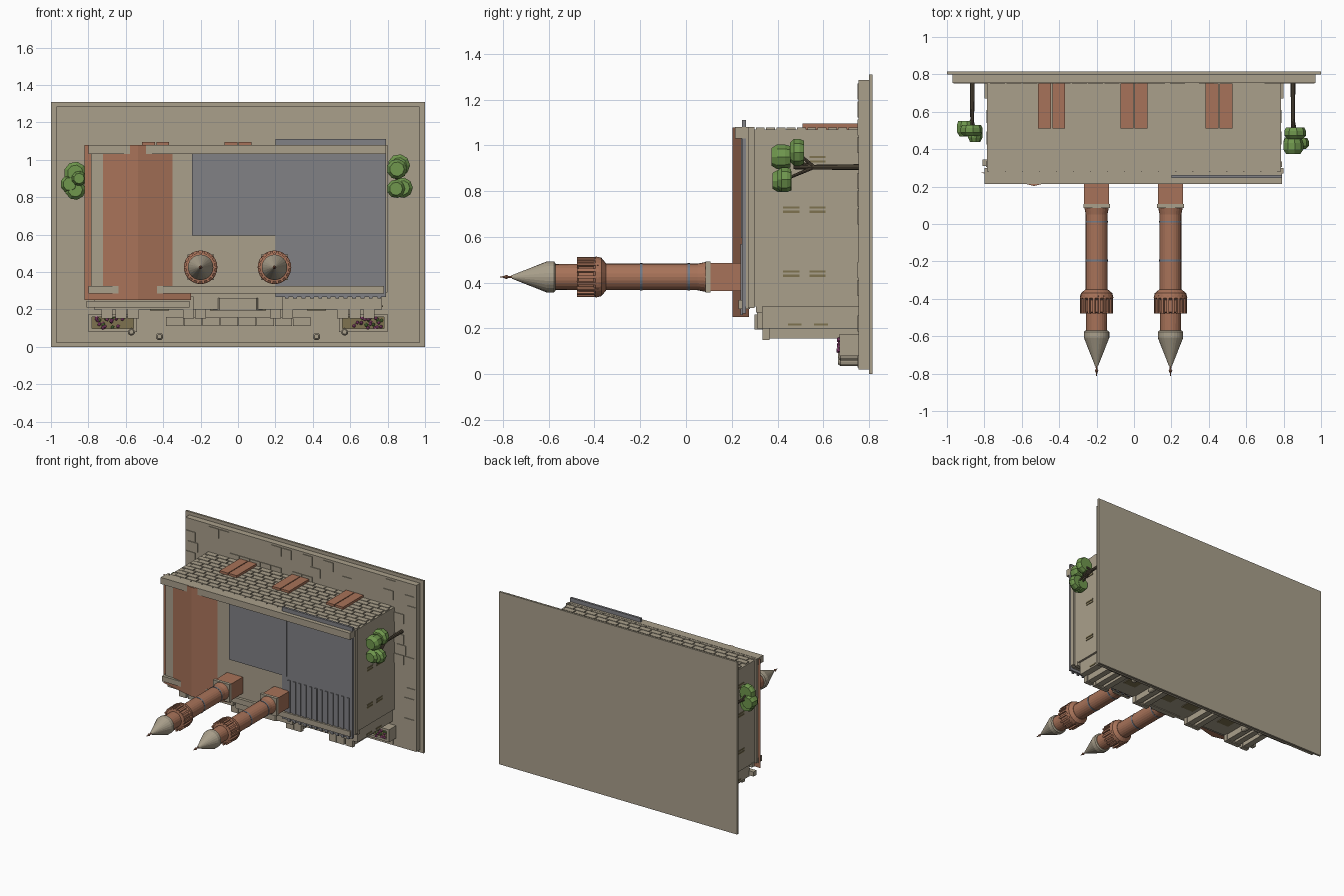
import bpy, bmesh, math, random
from mathutils import Matrix, Vector

random.seed(4)
cube = bpy.data.objects.get("Cube")
if cube:
    bpy.data.objects.remove(cube, do_unlink=True)


def material(name, r, g, b):
    m = bpy.data.materials.new(name)
    m.use_nodes = True
    m.diffuse_color = (r, g, b, 1)
    node = next(n for n in m.node_tree.nodes if n.type == 'BSDF_PRINCIPLED')
    node.inputs["Base Color"].default_value = (r, g, b, 1)
    return m


stone = material("warm stone", .40, .35, .26)
clay = material("terracotta", .39, .17, .10)
slate = material("slate grey", .22, .22, .235)
leaf = material("leaf green", .16, .31, .075)
olive = material("olive glass and soil", .21, .17, .08)
bark = material("brown bark", .09, .07, .045)
petal = material("pink petals", .50, .10, .32)
steel = material("blue grey band", .17, .20, .25)


def finish(name, bm, mat):
    bmesh.ops.recalc_face_normals(bm, faces=bm.faces)
    me = bpy.data.meshes.new(name)
    bm.to_mesh(me)
    bm.free()
    me.materials.append(mat)
    ob = bpy.data.objects.new(name, me)
    bpy.context.collection.objects.link(ob)
    return ob


def boxes(name, mat, *items):
    """One object from boxes given as x0, x1, y0, y1, z0, z1."""
    bm = bmesh.new()
    for x0, x1, y0, y1, z0, z1 in items:
        m = Matrix.Translation(((x0 + x1) / 2, (y0 + y1) / 2, (z0 + z1) / 2))
        m = m @ Matrix.Diagonal((x1 - x0, y1 - y0, z1 - z0, 1))
        bmesh.ops.create_cube(bm, size=1, matrix=m)
    return finish(name, bm, mat)


def prism(name, mat, outline, z0, z1):
    """Extrude an x, y outline along z."""
    bm = bmesh.new()
    face = bm.faces.new([bm.verts.new((x, y, z0)) for x, y in outline])
    top = bmesh.ops.extrude_face_region(bm, geom=[face])["geom"]
    verts = [v for v in top if isinstance(v, bmesh.types.BMVert)]
    bmesh.ops.translate(bm, verts=verts, vec=(0, 0, z1 - z0))
    return finish(name, bm, mat)


def lathe(name, mat, x, z, profile, n=24):
    """Turn a radius, y profile about an axis parallel to y."""
    bm = bmesh.new()
    rings = []
    for r, y in profile:
        rings.append([bm.verts.new((x + r * math.cos(a), y, z + r * math.sin(a)))
                      for a in (2 * math.pi * i / n for i in range(n))])
    for a, b in zip(rings, rings[1:]):
        for i in range(n):
            j = (i + 1) % n
            bm.faces.new((a[i], a[j], b[j], b[i]))
    bm.faces.new(rings[0])
    bm.faces.new(rings[-1])
    return finish(name, bm, mat)


def rod(name, mat, start, end, r):
    a, b = Vector(start), Vector(end)
    d = b - a
    m = Matrix.Translation((a + b) / 2) @ d.to_track_quat('Z', 'Y').to_matrix().to_4x4()
    bm = bmesh.new()
    bmesh.ops.create_cone(bm, cap_ends=True, segments=8, radius1=r, radius2=r * .7,
                          depth=d.length, matrix=m)
    return finish(name, bm, mat)


# Ground plate, raised yard and thin paving stones
boxes("ground_plate", stone, (-1, 1, .80, .815, 0, 1.31))
boxes("yard_slab", stone, (-.97, .97, .755, .80, .02, 1.285))
paving = []
for row in range(16):
    for col in range(22):
        x = -.965 + col * .0875 + (row % 2) * .02
        z = .03 + row * .078
        hidden = abs(x + .04) < .76 and .3 < z < 1.0
        if not hidden and random.random() < .3:
            paving.append((x, min(x + .08, .965), .75, .757, z, z + .07))
boxes("paving_stones", stone, *paving)

# Main block
boxes("main_walls", stone, (-.785, .785, .25, .757, .295, 1.07))
boxes("lower_front", stone, (-.77, .77, .335, .757, .20, .30),
      (-.79, .79, .305, .335, .27, .30))
boxes("front_ledge", stone, (-.81, -.26, .31, .345, .21, .245),
      (-.24, .24, .31, .36, .20, .275))

# Brick relief on the rear wall
bricks = []
for row in range(11):
    y = .26 + row * .045
    for col in range(17):
        x = -.775 + col * .091 + (row % 2) * .03
        bricks.append((x, min(x + .084, .78), y, y + .039, 1.065, 1.078))
boxes("rear_bricks", stone, *bricks)

# Parapets and corner trim
boxes("rear_parapet", stone, (-.80, .79, .214, .28, 1.03, 1.08))
boxes("front_parapet", stone, (-.80, .78, .229, .28, .285, .325))
boxes("corner_trim", stone, *[(s * .79 - .008, s * .79 + .008, .27, .30, .29, 1.08)
                              for s in (-1, 1)])

# Rear doors, each with two leaves
doors = []
for x in (-.44, 0, .455):
    doors += [(x - .072, x - .003, .51, .752, 1.06, 1.095),
              (x + .003, x + .072, .51, .752, 1.06, 1.095)]
boxes("rear_doors", clay, *doors)

# Gabled roof and flat slate roofs
prism("gabled_roof", clay, [(-.82, .275), (-.535, .203), (-.25, .275)], .25, 1.078)
boxes("small_slate_roof", slate, (-.245, .24, .240, .256, .595, 1.05))
boxes("large_slate_roof", slate, (.20, .79, .245, .262, .265, 1.11))
boxes("slate_ribs", slate, *[(.25 + i * .045, .27 + i * .045, .238, .25, .258, .57)
                             for i in range(12)])

# Slit windows on both side walls
slits = []
for s in (-1, 1):
    for y in (.425, .54):
        for z in (.425, .705, .925):
            for dz in (0, .019):
                slits.append((s * .785 - .004, s * .785 + .004, y, y + .07,
                              z + dz, z + dz + .01))
        slits.append((s * .77 - .004, s * .77 + .004, y + .02, y + .08, .212, .222))
boxes("side_slit_windows", olive, *slits)

# Front pilasters, porch window and steps
pillars = []
for s in (-1, 1):
    for x in (.20, .265, .56, .625, .70):
        pillars.append((s * x - .022, s * x + .022, .345, .757, .155, .22))
        pillars.append((s * x - .03, s * x + .03, .335, .365, .15, .25))
boxes("front_pilasters", stone, *pillars)
prism("porch_bay", stone, [(-.13, .34), (-.10, .30), (.10, .30), (.13, .34)], .195, .26)
boxes("front_windows", olive, *[(x - .05, x + .05, .45, .70, .195, .203)
                                for x in (-.42, -.1, .1, .42)])
boxes("front_steps", stone, *[(-.385 + i * .097, -.292 + i * .097, .735, .757, .11, .158)
                              for i in range(8)])

# Planters with flowers, and round bollards
for s, side in ((1, "left"), (-1, "right")):
    x0, x1 = sorted((s * .54, s * .80))
    boxes(side + "_planter", stone, (x0, x1, .70, .757, .08, .175),
          (x0, x1, .67, .70, .08, .097), (x0, x1, .67, .70, .158, .175),
          (x0, x0 + .02, .67, .70, .08, .175), (x1 - .02, x1, .67, .70, .08, .175))
    boxes(side + "_planter_soil", olive, (x0 + .02, x1 - .02, .69, .702, .097, .158))
    for name, mat, count, low in (("_flowers", petal, 16, .665), ("_sprigs", leaf, 8, .68)):
        bm = bmesh.new()
        for i in range(count):
            p = (s * .69 + random.uniform(-.08, .08), random.uniform(low, .69),
                 random.uniform(.1, .16))
            bmesh.ops.create_icosphere(bm, subdivisions=1, radius=.01,
                                       matrix=Matrix.Translation(p))
        finish(side + name, bm, mat)
    for x, z in ((.57, .08), (.42, .055)):
        lathe(side + "_bollard", stone, s * x, z,
              [(.02, .757), (.02, .675), (.012, .665)], 12)

# Twin chimney towers
for x, side in ((-.20, "right"), (.195, "left")):
    z = .425
    boxes(side + "_tower_base", clay, (x - .066, x + .066, .10, .30, z - .062, z + .062))
    boxes(side + "_tower_collar", stone, (x - .071, x + .071, .085, .108, z - .068, z + .068))
    lathe(side + "_tower_shaft", clay, x, z,
          [(.066, .09), (.058, .05), (.058, -.36), (.056, -.58)])
    for i, y in enumerate((.012, -.195)):
        lathe(side + "_tower_band", steel, x, z, [(.06, y + .005), (.06, y - .005)])
    lathe(side + "_tower_crown", clay, x, z,
          [(.06, -.35), (.084, -.37), (.09, -.395), (.078, -.405), (.078, -.47), (.06, -.475)])
    # Ribs around the crown
    bm = bmesh.new()
    for i in range(18):
        m = (Matrix.Translation((x, 0, z)) @ Matrix.Rotation(i * math.pi / 9, 4, 'Y')
             @ Matrix.Translation((.08, -.43, 0)) @ Matrix.Diagonal((.016, .095, .013, 1)))
        bmesh.ops.create_cube(bm, size=1, matrix=m)
    finish(side + "_crown_ribs", bm, clay)
    lathe(side + "_tower_cone", stone, x, z,
          [(.06, -.57), (.068, -.577), (.068, -.608), (.008, -.76)])
    lathe(side + "_tower_finial", clay, x, z,
          [(.007, -.75), (.004, -.775), (.01, -.785), (.004, -.795), (.002, -.812)], 8)

# Trees with stubby clumps of foliage
for side, x, z, clumps in (
        ("left", .85, .905, [(.86, .485, .97, .06), (.85, .415, .95, .055),
                             (.88, .43, .85, .055), (.845, .42, .845, .05)]),
        ("right", -.865, .89, [(-.87, .50, .93, .06), (-.90, .51, .87, .05),
                               (-.87, .50, .84, .055), (-.85, .48, .90, .04)])):
    rod(side + "_trunk", bark, (x, .757, z), (x, .47, z), .013)
    for i, (cx, cy, cz, r) in enumerate(clumps):
        rod(side + "_branch", bark, (x, .56, z), (cx, cy, cz), .008)
        h = .03 + .012 * (i % 2)
        lathe(side + "_foliage", leaf, cx, cz,
              [(r * .85, cy + h), (r, cy + h * .4), (r, cy - h * .4), (r * .7, cy - h)], 9)
